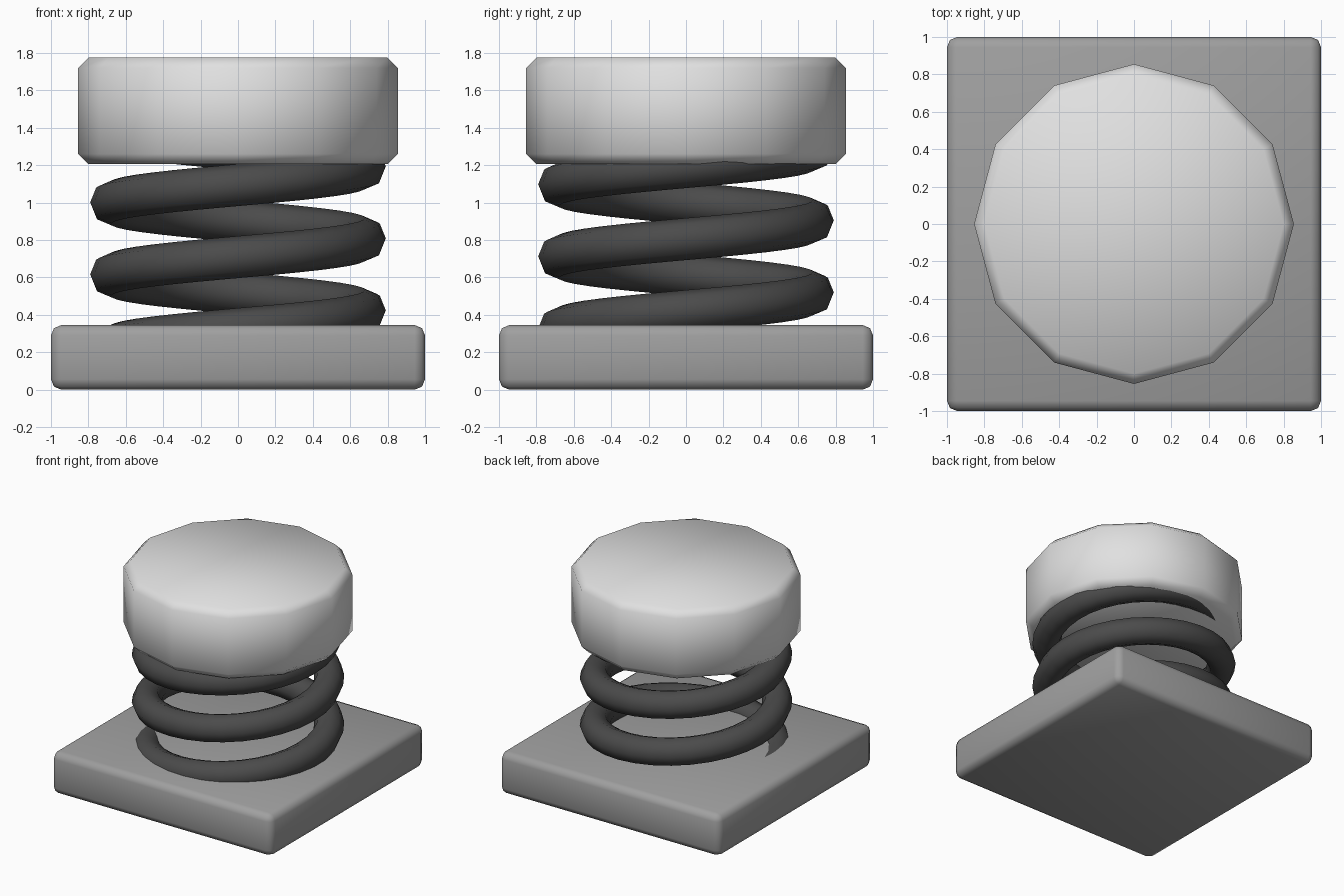
import bpy, bmesh, math
from mathutils import Vector

if "Cube" in bpy.data.objects:
    bpy.data.objects.remove(bpy.data.objects["Cube"])


def material(name, v):
    m = bpy.data.materials.new(name)
    m.diffuse_color = (v, v, v, 1)
    m.use_nodes = True
    m.node_tree.nodes["Principled BSDF"].inputs["Base Color"].default_value = m.diffuse_color
    return m


def finish(name, bm, mat):
    bmesh.ops.recalc_face_normals(bm, faces=bm.faces)
    me = bpy.data.meshes.new(name)
    bm.to_mesh(me)
    bm.free()
    for p in me.polygons:
        p.use_smooth = True
    me.materials.append(mat)
    ob = bpy.data.objects.new(name, me)
    bpy.context.collection.objects.link(ob)
    return ob


def bevel(bm, edges, width, segments):
    bmesh.ops.bevel(bm, geom=edges, offset=width, offset_type='OFFSET',
                    segments=segments, profile=0.5, affect='EDGES')


# Square base plate with softened edges
bm = bmesh.new()
bmesh.ops.create_cube(bm, size=1)
for v in bm.verts:
    v.co = (v.co.x * 2, v.co.y * 2, (v.co.z + 0.5) * 0.345)
bevel(bm, bm.edges[:], 0.055, 2)
finish("base_plate", bm, material("mid grey", 0.35))

# Twelve-sided cap with chamfered rims
SIDES = 12
bm = bmesh.new()
profile = [(0.80, 1.205), (0.855, 1.26), (0.855, 1.72), (0.80, 1.775)]
rings = [[bm.verts.new((r * math.cos(math.tau * i / SIDES),
                        r * math.sin(math.tau * i / SIDES), z))
          for i in range(SIDES)] for r, z in profile]
for a, b in zip(rings, rings[1:]):
    for i in range(SIDES):
        j = (i + 1) % SIDES
        bm.faces.new((a[i], a[j], b[j], b[i]))
bm.faces.new(rings[0])
bm.faces.new(rings[-1])
finish("cap", bm, material("light grey", 0.75))

# Coil spring: round tube swept along a rising helix, ends buried in the plates
R, TUBE, PITCH, STEPS, TUBE_SIDES = 0.68, 0.112, 0.385, 32, 8
start, end = -math.tau - math.radians(210), math.tau + math.radians(150)
count = int((end - start) / math.tau * STEPS)
bm = bmesh.new()
rings = []
for k in range(count + 1):
    t = start + (end - start) * k / count
    z = 0.805 + PITCH * t / math.tau
    if z < 0.15:
        continue
    out = Vector((math.cos(t), math.sin(t), 0))
    tangent = Vector((-R * math.sin(t), R * math.cos(t), PITCH / math.tau)).normalized()
    up = out.cross(tangent)
    centre = out * R + Vector((0, 0, z))
    rings.append([bm.verts.new(centre + TUBE * (math.cos(a) * out + math.sin(a) * up))
                  for a in (math.tau * i / TUBE_SIDES for i in range(TUBE_SIDES))])
for a, b in zip(rings, rings[1:]):
    for i in range(TUBE_SIDES):
        j = (i + 1) % TUBE_SIDES
        bm.faces.new((a[i], a[j], b[j], b[i]))
bm.faces.new(rings[0])
bm.faces.new(rings[-1])
finish("coil_spring", bm, material("dark grey", 0.07))
